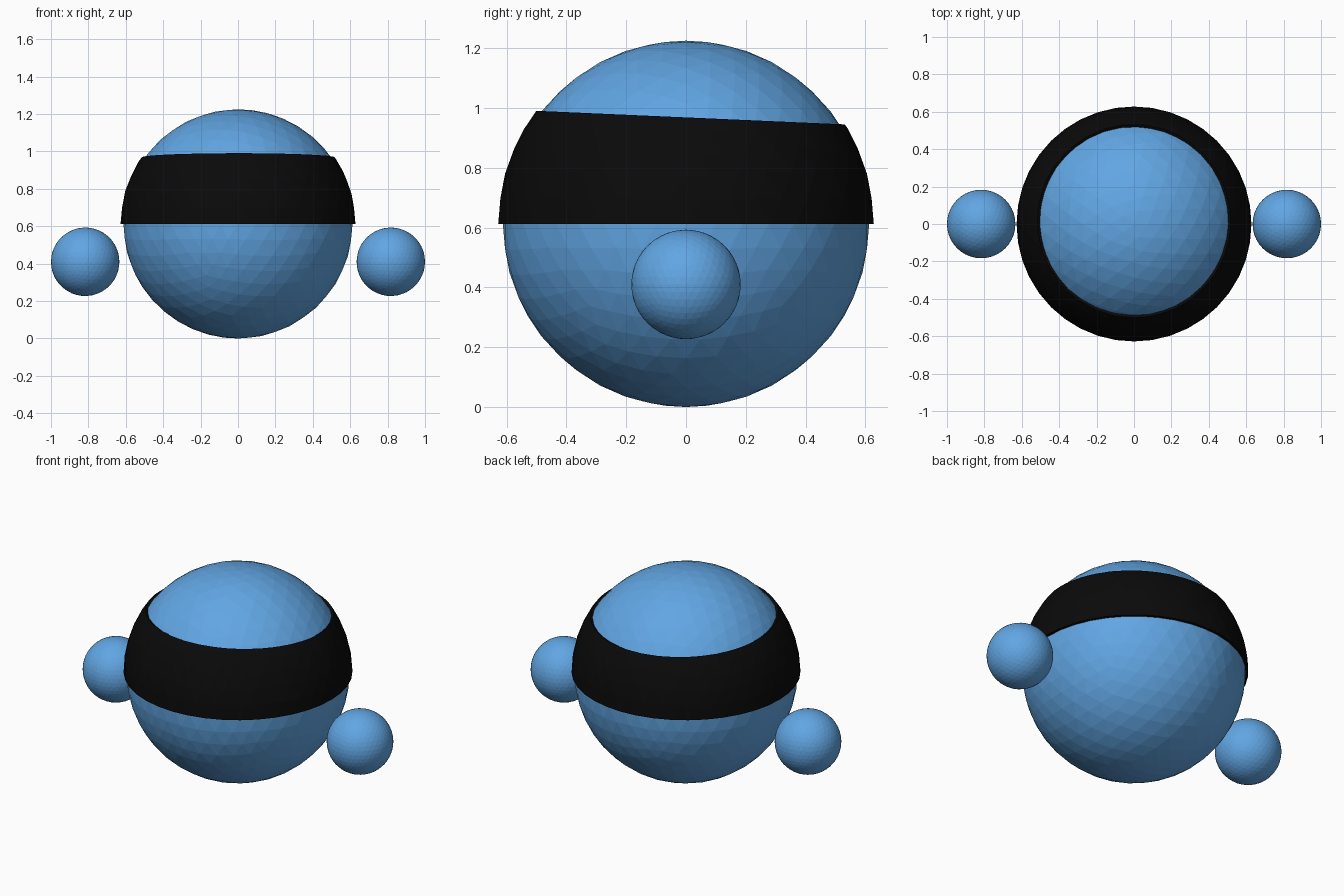
import bpy, bmesh
from mathutils import Vector

if "Cube" in bpy.data.objects:
    bpy.data.objects.remove(bpy.data.objects["Cube"])


def material(name, color):
    m = bpy.data.materials.new(name)
    m.diffuse_color = color
    m.use_nodes = True
    m.node_tree.nodes["Principled BSDF"].inputs["Base Color"].default_value = m.diffuse_color
    return m


blue = material("blue", (0.12, 0.38, 0.77, 1))
black = material("black", (0.003, 0.003, 0.003, 1))


def ball(name, radius, location, mat):
    bpy.ops.mesh.primitive_ico_sphere_add(subdivisions=4, radius=radius, location=location)
    ob = bpy.context.object
    ob.name = name
    ob.data.materials.append(mat)
    return ob


CENTRE = Vector((0, 0, 0.6125))

# Round body and the two floating hands
ball("body", 0.6125, CENTRE, blue)
for side, x in (("left", -0.817), ("right", 0.817)):
    ball(side + "_hand", 0.183, (x, 0, 0.41), blue)

# Headband: slightly larger sphere, cut flat below and tilted above
band = ball("headband", 0.628, CENTRE, black)
bm = bmesh.new()
bm.from_mesh(band.data)
for co, no in (((0, 0, 0), (0, 0, -1)), ((0, 0, 0.356), (0, 0.044, 1))):
    bmesh.ops.bisect_plane(bm, geom=bm.verts[:] + bm.edges[:] + bm.faces[:], dist=1e-5,
                           plane_co=co, plane_no=no, clear_outer=True)
bm.to_mesh(band.data)
bm.free()

# Thickness reaching in to the body surface
shell = band.modifiers.new("thickness", 'SOLIDIFY')
shell.thickness = 0.018
shell.offset = -1
